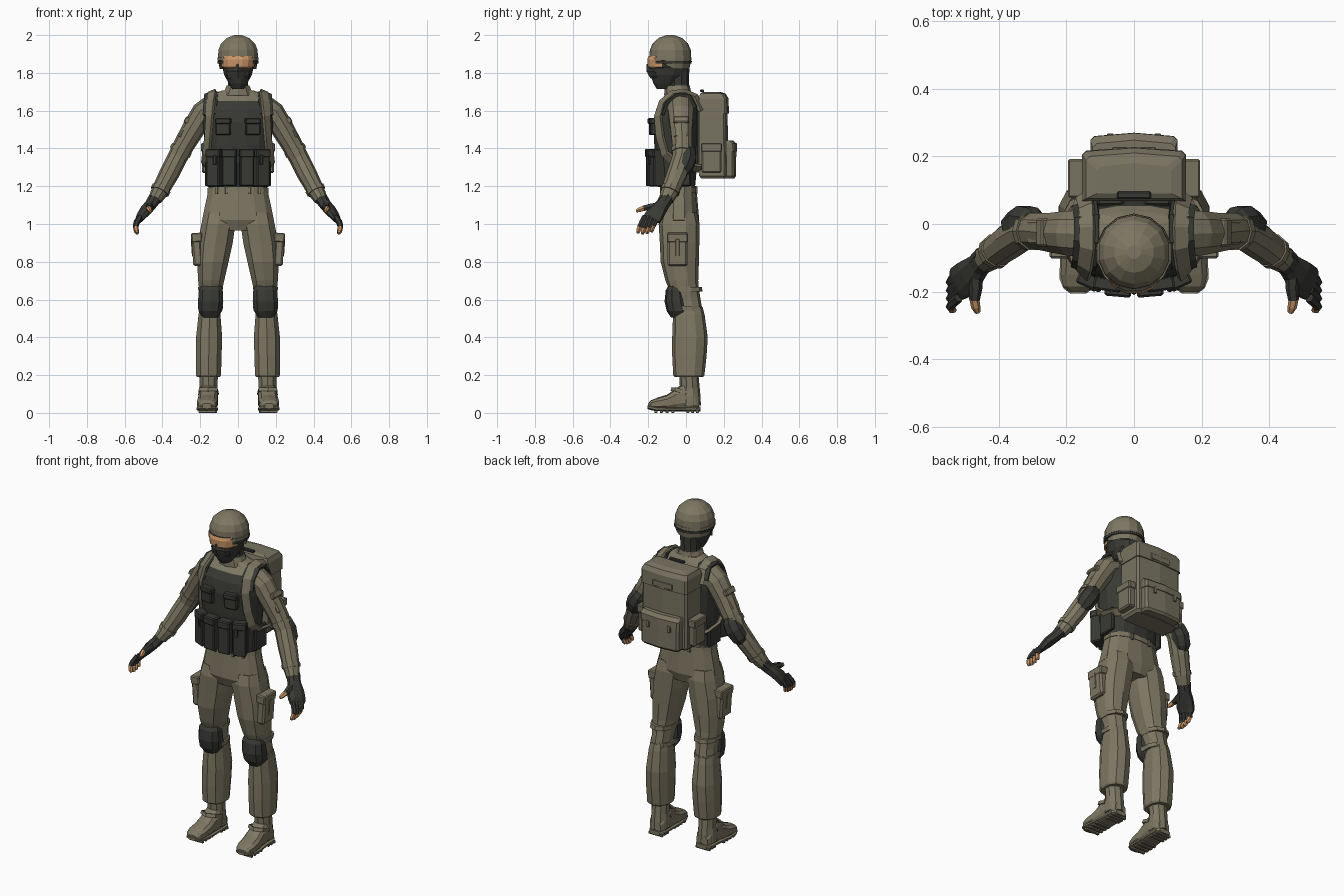
import bpy, bmesh, math
from mathutils import Vector, Euler

def material(name, rgb):
    m = bpy.data.materials.new(name)
    m.diffuse_color = (*rgb, 1)
    return m

OLIVE = material("olive cloth", (0.205, 0.183, 0.122))
PACK = material("pack canvas", (0.19, 0.172, 0.12))
DARK = material("dark charcoal", (0.040, 0.042, 0.035))
SKIN = material("amber skin", (0.60, 0.31, 0.14))

def finish(name, bm, mats, mirror=False, rule=None):
    bmesh.ops.recalc_face_normals(bm, faces=bm.faces)
    mats = mats if isinstance(mats, (list, tuple)) else [mats]
    if rule:
        for f in bm.faces:
            f.material_index = 1 if rule(f.calc_center_median()) else 0
    me = bpy.data.meshes.new(name)
    bm.to_mesh(me)
    bm.free()
    for m in mats:
        me.materials.append(m)
    ob = bpy.data.objects.new(name, me)
    bpy.context.collection.objects.link(ob)
    if mirror:
        ob.modifiers.new("mirror", 'MIRROR').use_mirror_merge = False
    return ob

def oval(c, u, v, ru, rv, n=12, p=2.0):
    """Superellipse ring, flat side towards each axis."""
    k = math.cos(math.pi / n) ** (2 / p)
    out = []
    for i in range(n):
        a = (i + .5) * 2 * math.pi / n
        x, y = math.cos(a), math.sin(a)
        out.append(Vector(c) + Vector(u) * math.copysign(abs(x) ** (2 / p), x) * ru / k
                   + Vector(v) * math.copysign(abs(y) ** (2 / p), y) * rv / k)
    return out

def loft(name, rings, mats, mirror=False, rule=None, tweak=None):
    bm = bmesh.new()
    vs = [[bm.verts.new(tweak(p) if tweak else p) for p in r] for r in rings]
    n = len(rings[0])
    for a, b in zip(vs, vs[1:]):
        for i in range(n):
            bm.faces.new((a[i], a[(i + 1) % n], b[(i + 1) % n], b[i]))
    bm.faces.new(vs[0])
    bm.faces.new(vs[-1])
    return finish(name, bm, mats, mirror, rule)

def stack(name, rows, mats, mirror=False, n=12, p=2.0, **kw):
    """Horizontal rings: rows of (z, cx, cy, rx, ry)."""
    return loft(name, [oval((cx, cy, z), (1, 0, 0), (0, 1, 0), rx, ry, n, p)
                       for z, cx, cy, rx, ry in rows], mats, mirror, **kw)

def tube(name, pts, mats, ref=(0, 1, 0), n=8, p=2.0, **kw):
    """Rings across a path: pts of (x, y, z, width along ref, thickness)."""
    P = [Vector(q[:3]) for q in pts]
    rings = []
    for i, q in enumerate(pts):
        t = (P[min(i + 1, len(P) - 1)] - P[max(i - 1, 0)]).normalized()
        v = t.cross(Vector(ref)).normalized()
        rings.append(oval(P[i], v.cross(t), v, q[3], q[-1], n, p))
    return loft(name, rings, mats, True, **kw)

def strap(name, pts, mat, w, th, centre):
    """Flat band lying on a body around the given centre."""
    P = [Vector(q) for q in pts]
    rings = []
    for i, q in enumerate(P):
        t = (P[min(i + 1, len(P) - 1)] - P[max(i - 1, 0)]).normalized()
        o = q - Vector(centre)
        s = t.cross(o).normalized()
        o = s.cross(t).normalized()
        rings.append([q + s * a * w / 2 + o * b * th / 2 for a, b in ((-1, -1), (1, -1), (1, 1), (-1, 1))])
    return loft(name, rings, mat, True)

def box(name, c, s, mat, rot=(0, 0, 0), bev=.006, mirror=True):
    bm = bmesh.new()
    bmesh.ops.create_cube(bm, size=1)
    for v in bm.verts:
        v.co = Vector((v.co.x * s[0], v.co.y * s[1], v.co.z * s[2]))
    if bev:
        bmesh.ops.bevel(bm, geom=bm.edges[:], offset=bev, segments=1, affect='EDGES')
    e = Euler([math.radians(a) for a in rot]).to_matrix()
    for v in bm.verts:
        v.co = e @ v.co + Vector(c)
    return finish(name, bm, mat, mirror)

# --- head, helmet, goggles
stack("head_mask", [(1.715, 0, -.115, .03, .04), (1.745, 0, -.108, .05, .065), (1.79, 0, -.095, .073, .092),
                    (1.83, 0, -.088, .083, .102), (1.9, 0, -.085, .085, .098)], DARK, n=12, p=2.2)
stack("neck", [(1.68, 0, -.04, .062, .06), (1.74, 0, -.042, .052, .055), (1.84, 0, -.045, .06, .06)], DARK, n=10)
stack("helmet", [(1.82, 0, -.083, .097, .098), (1.87, 0, -.083, .106, .108), (1.92, 0, -.083, .104, .106),
                 (1.955, 0, -.083, .09, .092), (1.985, 0, -.083, .058, .06), (2.0, 0, -.083, .02, .02)], OLIVE, n=14,
      tweak=lambda p: Vector((p.x, p.y, 1.872 if p.y < -.13 else 1.84)) if p.z < 1.83 and p.y < -.07 else p)
stack("helmet_brim", [(1.866, 0, -.085, .109, .112), (1.882, 0, -.085, .109, .112)], OLIVE, n=14)
stack("goggle_strap", [(1.85, 0, -.083, .109, .110), (1.864, 0, -.083, .110, .111)], DARK, n=14)
stack("goggles", [(1.822, 0, -.1, .078, .092), (1.832, 0, -.1, .086, .102), (1.872, 0, -.1, .088, .105),
                  (1.89, 0, -.1, .084, .098)], [DARK, SKIN], n=16, p=2.4, rule=lambda c: c.y < -.145)
loft("mask_nose", [[Vector((x * w, y, z)) for x, y in ((-1, -.17), (0, f), (1, -.17))]
                   for z, w, f in ((1.77, .055, -.188), (1.81, .06, -.21), (1.848, .012, -.21))], DARK)
for z in (1.78, 1.80):
    box("mask_vent", (.045, -.165, z), (.03, .02, .008), DARK, (0, 0, 35), .002)

# --- torso, vest, collar
stack("torso_vest", [(1.195, 0, -.05, .16, .098), (1.3, 0, -.05, .165, .108), (1.42, 0, -.05, .175, .118),
                     (1.54, 0, -.05, .187, .122), (1.61, 0, -.045, .187, .112), (1.652, 0, -.037, .175, .09),
                     (1.685, 0, -.03, .14, .065), (1.708, 0, -.035, .08, .055)],
      [DARK, OLIVE], n=16, p=2.5, rule=lambda c: c.z > 1.645)
stack("collar", [(1.68, 0, -.042, .085, .07), (1.71, 0, -.045, .07, .066), (1.733, 0, -.045, .06, .062)], OLIVE, n=10)
strap("vest_shoulder", [(.15, -.135, 1.58), (.145, -.11, 1.645), (.14, -.05, 1.69), (.14, .02, 1.685), (.145, .06, 1.62)],
      DARK, .075, .014, (.1, -.03, 1.45))
strap("pack_strap", [(.15, .085, 1.6), (.14, .05, 1.675), (.138, -.01, 1.70), (.138, -.07, 1.692), (.145, -.125, 1.645),
                     (.15, -.148, 1.57), (.158, -.137, 1.46), (.168, -.11, 1.37), (.174, -.05, 1.32), (.165, .04, 1.30),
                     (.14, .09, 1.29)], OLIVE, .045, .016, (.04, -.04, 1.47))

# --- vest pouches
box("chest_pouch", (.078, -.172, 1.515), (.078, .04, .09), DARK, (0, 0, 8))
box("chest_pouch_flap", (.078, -.178, 1.545), (.084, .04, .032), DARK, (0, 0, 8))
box("belly_pouch", (.046, -.18, 1.295), (.075, .06, .19), DARK, (0, 0, 5))
box("belly_pouch_flap", (.046, -.184, 1.375), (.079, .062, .045), DARK, (0, 0, 5))
box("hip_pouch", (.122, -.152, 1.295), (.075, .07, .195), DARK, (0, 0, 24))
box("hip_pouch_flap", (.123, -.156, 1.375), (.08, .07, .045), DARK, (0, 0, 24))
box("vest_side_panel", (.165, -.03, 1.27), (.02, .11, .14), DARK)
box("pouch_tab", (.122, -.192, 1.34), (.018, .012, .05), DARK, (0, 0, 24), .002)

# --- trousers
stack("pelvis", [(1.2, 0, -.037, .152, .09), (1.1, 0, -.037, .174, .098), (1.02, 0, -.037, .19, .105),
                 (.965, 0, -.035, .12, .085)], OLIVE, n=14, p=2.4)
stack("belt", [(1.168, 0, -.037, .163, .096), (1.192, 0, -.037, .16, .095)], OLIVE, n=14, p=2.4)
for x, y in ((.06, -.13), (.115, -.115), (.06, .055)):
    box("belt_loop", (x, y, 1.178), (.016, .014, .04), OLIVE, bev=.002)
stack("thigh", [(1.06, .1, -.036, .08, .09), (1.0, .104, -.036, .09, .104), (.9, .12, -.034, .092, .1),
                (.8, .133, -.033, .083, .097), (.7, .142, -.022, .069, .083), (.67, .144, -.015, .064, .078),
                (.6, .145, .0, .056, .074), (.53, .15, .01, .055, .076)], OLIVE, True, n=10, p=2.3)
stack("shin", [(.56, .15, .015, .052, .07), (.52, .151, .015, .058, .08), (.4, .153, .021, .069, .09),
               (.3, .155, .018, .068, .087), (.2, .156, .015, .066, .079), (.19, .156, .015, .06, .073)],
      OLIVE, True, n=10, p=2.3)
for z in (.655, .555):
    stack("knee_strap", [(z - .012, .146, 0, .064, .084), (z + .012, .145, -.004, .066, .084)], OLIVE, True, n=10, p=2.3)
stack("knee_pad", [(.675, .143, -.055, .05, .035), (.65, .144, -.055, .063, .05), (.59, .145, -.052, .067, .059),
                   (.54, .147, -.04, .063, .06), (.505, .147, -.032, .04, .045)], DARK, True, n=10, p=2.4)
box("cargo_pocket", (.217, -.045, .86), (.05, .105, .165), OLIVE, (0, 4, 0), .01)
box("cargo_flap", (.219, -.045, .928), (.058, .113, .05), OLIVE, (0, 4, 0), .006)
box("cargo_strap", (.243, -.045, .875), (.008, .02, .09), OLIVE, (0, 4, 0), .002)

# --- boots
stack("boot_shaft", [(.04, .156, .02, .05, .056), (.09, .156, .02, .05, .054), (.13, .156, .02, .047, .05),
                     (.21, .156, .015, .05, .048)], OLIVE, True, n=10)
def foot(name, rows, mat):
    loft(name, [oval((cx, y, (a + b) / 2), (1, 0, 0), (0, 0, 1), w, (b - a) / 2, 10, 2.8)
                for y, cx, w, a, b in rows], mat, True)
foot("boot_foot", [(.07, .156, .036, .02, .085), (.05, .156, .047, .015, .11), (-.01, .156, .05, .015, .155),
                   (-.05, .158, .05, .015, .13), (-.1, .161, .053, .015, .095), (-.15, .164, .053, .016, .08),
                   (-.185, .165, .044, .02, .066), (-.2, .165, .026, .026, .05)], OLIVE)
foot("boot_sole", [(.077, .156, .034, .008, .034), (.055, .156, .05, .008, .034), (-.02, .157, .05, .008, .03),
                   (-.1, .162, .056, .008, .03), (-.16, .165, .056, .01, .034), (-.19, .165, .044, .016, .04),
                   (-.205, .165, .024, .022, .04)], OLIVE)
for y in (.06, .035, .01, -.07, -.1, -.13, -.16):
    box("sole_lug", (.157 if y > 0 else .163, y, .008), (.092, .016, .016), OLIVE, bev=.002)
strap("boot_band", [(.106, .0, .105), (.112, -.055, .125), (.158, -.075, .125), (.204, -.055, .125), (.206, .0, .105)],
      OLIVE, .02, .008, (.157, 0, .1))

# --- arms
tube("sleeve", [(.13, -.03, 1.615, .07), (.185, -.027, 1.585, .066, .062), (.235, -.025, 1.505, .058),
                (.285, -.02, 1.42, .053), (.322, -.022, 1.35, .05), (.365, -.048, 1.265, .052, .05),
                (.41, -.082, 1.18, .046, .044), (.44, -.105, 1.13, .038, .035)], OLIVE, n=10)
tube("sleeve_band", [(.297, -.021, 1.4, .056), (.309, -.021, 1.378, .056)], OLIVE, n=10)
tube("cuff_band", [(.405, -.078, 1.19, .05), (.415, -.086, 1.17, .049)], OLIVE, n=10)
tube("elbow_pad", [(.288, .0, 1.41, .03), (.302, .002, 1.385, .046), (.325, .004, 1.345, .05),
                   (.35, -.01, 1.3, .046), (.362, -.022, 1.275, .03)], DARK, n=8)
box("arm_pocket", (.274, -.025, 1.505), (.035, .075, .12), OLIVE, (0, -30, 0), .008)
box("arm_pocket_flap", (.262, -.025, 1.545), (.045, .082, .035), OLIVE, (0, -30, 0), .005)

# --- hands
tube("glove", [(.437, -.1, 1.14, .036, .032), (.46, -.122, 1.105, .034, .028), (.488, -.15, 1.072, .046, .026),
               (.512, -.172, 1.04, .05, .02), (.524, -.182, 1.018, .046, .015)], DARK, ref=(0, -1, -.35), n=8, p=2.4)
for i in range(4):
    y, dz = -.218 + .024 * i, (0, -.006, -.003, .006)[i]
    r = .0125
    tube("finger", [(.518, y, 1.04, r), (.538, y - .018, 1.005 + dz, r), (.543, y - .027, .985 + dz, r)], DARK, n=6)
    tube("fingertip", [(.542, y - .026, .987 + dz, .0115), (.538, y - .034, .965 + dz, .011),
                       (.531, y - .037, .953 + dz, .007)], SKIN, n=6)
tube("thumb", [(.468, -.14, 1.095, .02), (.468, -.19, 1.09, .017), (.472, -.225, 1.083, .014)], DARK, ref=(0, 0, 1), n=6)
tube("thumb_tip", [(.472, -.222, 1.084, .0125), (.468, -.245, 1.076, .012), (.462, -.262, 1.068, .007)],
     SKIN, ref=(0, 0, 1), n=6)

# --- backpack, each bag with a shallow ridge down the back
def bag(name, rows, mat=PACK):
    loft(name, [[Vector((x, y, z)) for x, y in ((-w, a), (w, a), (w, b - .012), (w - .012, b), (0, b + .01),
                                                (-w + .012, b), (-w, b - .012))] for z, w, a, b in rows], mat)
bag("pack_body", [(1.24, .138, .08, .2), (1.255, .15, .07, .213), (1.66, .148, .07, .21), (1.69, .135, .08, .195)])
bag("pack_lid", [(1.585, .154, .07, .217), (1.665, .153, .068, .215), (1.69, .142, .075, .2), (1.7, .11, .09, .17)])
bag("pack_pocket", [(1.242, .115, .19, .246), (1.255, .125, .19, .256), (1.42, .125, .19, .254), (1.435, .12, .19, .235)])
bag("pack_pocket_flap", [(1.385, .129, .19, .26), (1.425, .129, .19, .259), (1.443, .122, .19, .238)])
box("pack_label_panel", (0, .221, 1.61), (.13, .012, .035), PACK, bev=.003, mirror=False)
box("pack_side_pouch", (.168, .135, 1.345), (.046, .105, .15), PACK, bev=.008)
box("pack_side_flap", (.17, .135, 1.405), (.05, .113, .045), PACK, bev=.005)
box("pack_buckle", (.07, .262, 1.375), (.02, .01, .04), PACK, bev=.002)
box("pack_handle", (0, .085, 1.705), (.1, .022, .014), DARK, bev=.004, mirror=False)
box("pack_back_pad", (.07, .068, 1.47), (.08, .03, .34), DARK, bev=.008)
